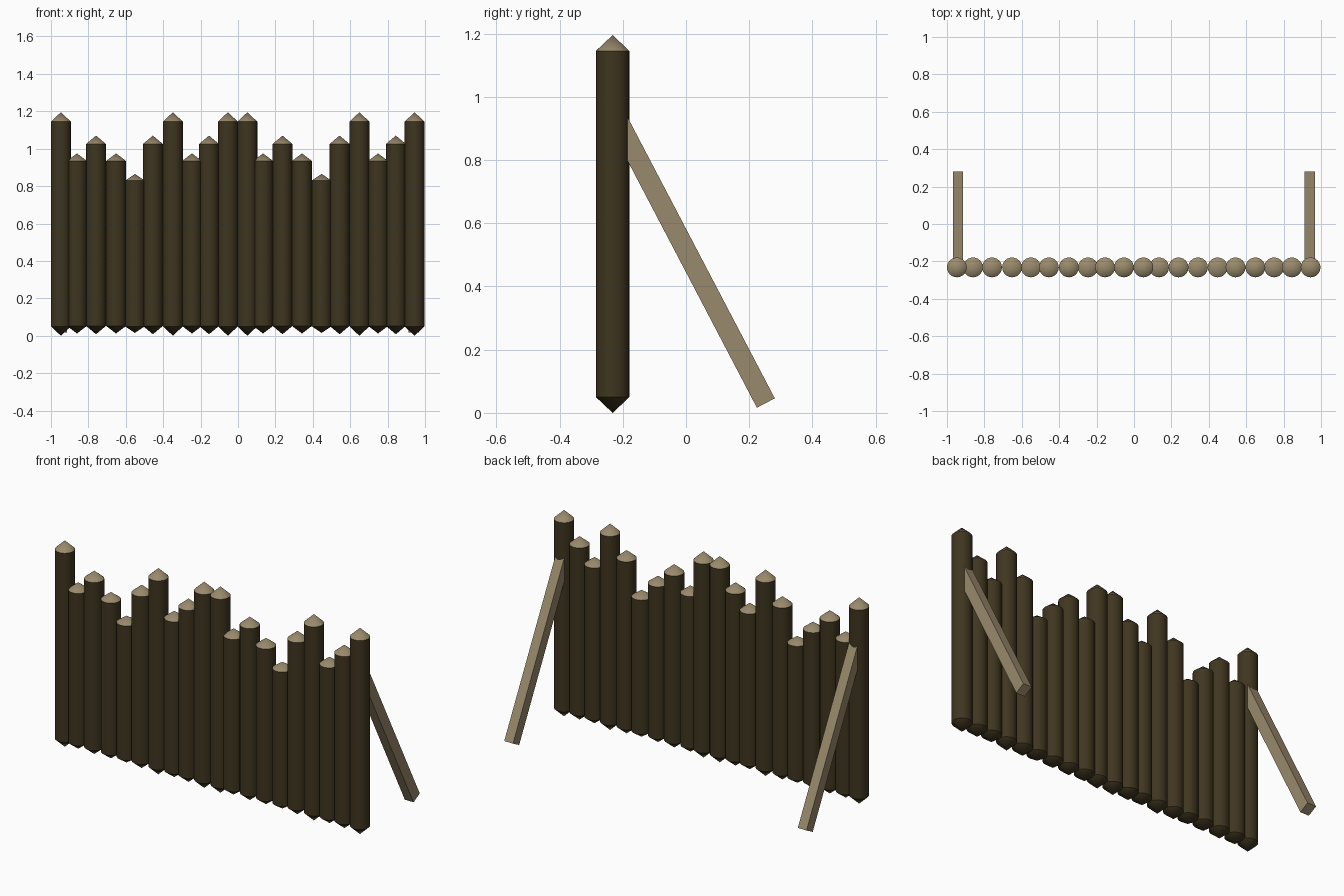
import bpy, bmesh, math
from mathutils import Vector

if "Cube" in bpy.data.objects:
    bpy.data.objects.remove(bpy.data.objects["Cube"])

def material(name, rgb):
    m = bpy.data.materials.new(name)
    m.diffuse_color = (*rgb, 1)
    m.use_nodes = True
    m.node_tree.nodes["Principled BSDF"].inputs["Base Color"].default_value = m.diffuse_color
    return m

BARK = material("dark_bark", (0.05, 0.036, 0.014))
WOOD = material("cut_wood", (0.32, 0.255, 0.15))

def finish(name, bm, mats, smooth):
    bmesh.ops.recalc_face_normals(bm, faces=bm.faces)
    me = bpy.data.meshes.new(name)
    bm.to_mesh(me)
    bm.free()
    for m in mats:
        me.materials.append(m)
    if smooth:
        me.shade_smooth()
        me.set_sharp_from_angle(angle=math.radians(30))
    ob = bpy.data.objects.new(name, me)
    bpy.context.collection.objects.link(ob)
    return ob

RADIUS, POST_Y, SIDES = 0.053, -0.232, 24

# Stake: round shaft, dark pointed foot and pale pointed top
def stake(name, x, bottom, top):
    point = 0.05 * (top - bottom) / 1.195
    bm = bmesh.new()
    rings = []
    for z in (bottom + point, top - point):
        rings.append([bm.verts.new((x + RADIUS * math.cos(a), POST_Y + RADIUS * math.sin(a), z))
                      for a in (2 * math.pi * i / SIDES for i in range(SIDES))])
    foot = bm.verts.new((x, POST_Y, bottom))
    tip = bm.verts.new((x, POST_Y, top))
    low, high = rings
    for i in range(SIDES):
        j = (i + 1) % SIDES
        bm.faces.new((low[i], low[j], high[j], high[i]))
        bm.faces.new((foot, low[j], low[i]))
        bm.faces.new((high[i], high[j], tip)).material_index = 1
    finish(name, bm, (BARK, WOOD), True)

# Slanted square brace behind an end stake
def brace(name, x):
    along = Vector((0, -0.464, 0.886))
    across = Vector((0, -0.886, -0.464)) * 0.064
    start = Vector((x - 0.028, 0.281, 0.046))
    bm = bmesh.new()
    end = [bm.verts.new(p) for p in (start, start + across,
                                     start + across + along * 1.03, start + along * 1.03)]
    face = bm.faces.new(end)
    ext = bmesh.ops.extrude_face_region(bm, geom=[face])
    bmesh.ops.translate(bm, vec=(0.056, 0, 0),
                        verts=[v for v in ext["geom"] if isinstance(v, bmesh.types.BMVert)])
    finish(name, bm, (WOOD,), False)

# Row of stakes: positions and a height class for each (mirrored heights)
xs = [-0.947, -0.861, -0.759, -0.652, -0.551, -0.455, -0.348, -0.246, -0.155, -0.054,
      0.05, 0.134, 0.238, 0.342, 0.447, 0.543, 0.649, 0.749, 0.844, 0.944]
SPAN = {"T": (0.0, 1.195), "M": (0.008, 1.07), "S": (0.012, 0.975), "L": (0.015, 0.865)}
for i, (x, k) in enumerate(zip(xs, "TSMSLMTSMTTSMSLMTSMT")):
    stake(f"stake_{i + 1:02d}", x, *SPAN[k])

brace("left_brace", -0.941)
brace("right_brace", 0.940)
